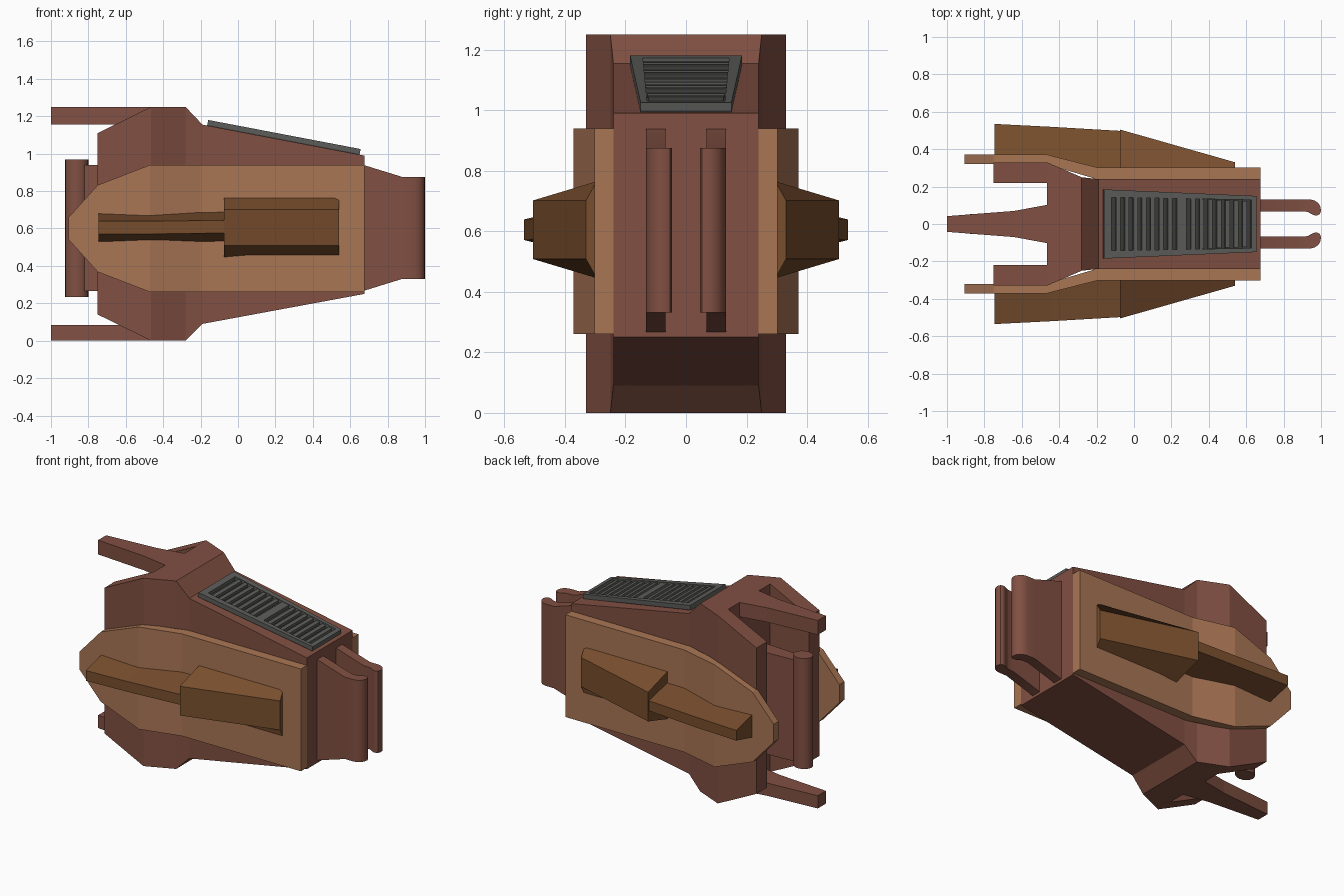
import bpy, bmesh, math

if "Cube" in bpy.data.objects:
    bpy.data.objects.remove(bpy.data.objects["Cube"])


def material(name, rgb):
    m = bpy.data.materials.new(name)
    m.diffuse_color = (*rgb, 1)
    m.use_nodes = True
    m.node_tree.nodes["Principled BSDF"].inputs["Base Color"].default_value = m.diffuse_color
    return m


RED = material("hull_red", (0.22, 0.08, 0.055))
TAN = material("plate_tan", (0.40, 0.18, 0.09))
BROWN = material("arm_brown", (0.19, 0.077, 0.027))
GREY = material("vent_grey", (0.11, 0.11, 0.105))
DARK = material("vent_dark", (0.045, 0.045, 0.042))


def loft(name, rings, mat, mirror=False, smooth=False):
    """Skin a list of equal-length closed sections and cap the ends."""
    bm = bmesh.new()
    vs = [[bm.verts.new(p) for p in r] for r in rings]
    n = len(vs[0])
    for a, b in zip(vs, vs[1:]):
        for i in range(n):
            j = (i + 1) % n
            bm.faces.new((a[i], a[j], b[j], b[i]))
    bm.faces.new(vs[0])
    bm.faces.new(vs[-1])
    bmesh.ops.recalc_face_normals(bm, faces=bm.faces)
    me = bpy.data.meshes.new(name)
    bm.to_mesh(me)
    bm.free()
    me.materials.append(mat)
    ob = bpy.data.objects.new(name, me)
    bpy.context.collection.objects.link(ob)
    if mirror:
        mod = ob.modifiers.new("mirror", 'MIRROR')
        mod.use_axis = (False, True, False)
    if smooth:
        bpy.ops.object.select_all(action='DESELECT')
        ob.select_set(True)
        bpy.context.view_layer.objects.active = ob
        bpy.ops.object.shade_smooth_by_angle(angle=math.radians(35))
    return ob


def sec(x, yi, yo, zc, hi, ho=None):
    """Section at x: inner/outer y, centre z, inner/outer half height."""
    ho = hi if ho is None else ho
    return [(x, yi, zc - hi), (x, yo, zc - ho), (x, yo, zc + ho), (x, yi, zc + hi)]


def box(x, y0, y1, z0, z1):
    return sec(x, y0, y1, (z0 + z1) / 2, (z1 - z0) / 2)


# Main hull and the two walls around the rear notch
loft("hull", [box(-0.465, -0.33, 0.33, 0, 1.25), box(-0.28, -0.25, 0.25, 0, 1.25),
              box(-0.19, -0.24, 0.24, 0.09, 1.155), box(0.675, -0.24, 0.24, 0.25, 0.99)], RED)
loft("rear_wall", [box(-0.75, 0.22, 0.33, 0.14, 1.11),
                   box(-0.465, 0.22, 0.33, 0, 1.25)], RED, mirror=True)

# Rear spikes, top and bottom
for name, z0, z1 in (("top_spike", 1.155, 1.25), ("bottom_spike", 0.0, 0.085)):
    loft(name, [box(x, -w, w, z0, z1) for x, w in
                ((-1.0, 0.042), (-0.64, 0.07), (-0.45, 0.105))], RED)

# Rear fin ending in a vertical column
loft("rear_fin", [box(-0.82, -0.04, 0.04, 0.265, 0.94), box(-0.45, -0.06, 0.06, 0.265, 0.94)], RED)
circle = [(-0.862 + 0.062 * math.cos(a), 0.054 * math.sin(a))
          for a in (i * math.tau / 20 for i in range(20))]
loft("rear_column", [[(x, y, z) for x, y in circle] for z in (0.235, 0.97)], RED, smooth=True)

# Bent side plates
loft("side_plate", [sec(x, yi, yo, 0.6, h) for x, yi, yo, h in (
    (-0.905, 0.32, 0.372, 0.06), (-0.75, 0.32, 0.372, 0.232), (-0.47, 0.32, 0.372, 0.34),
    (-0.2, 0.24, 0.303, 0.34), (0.675, 0.24, 0.303, 0.34))], TAN, mirror=True)

# Side arms: slim rear part and broad tapering front part
loft("arm_rear", [sec(-0.745, 0.33, 0.535, 0.605, 0.085, 0.034),
                  sec(-0.45, 0.325, 0.52, 0.605, 0.074, 0.034),
                  sec(-0.06, 0.29, 0.497, 0.61, 0.08, 0.034)], BROWN, mirror=True)
loft("arm_front", [sec(-0.075, 0.295, 0.505, 0.605, 0.16, 0.097),
                   sec(0.54, 0.295, 0.33, 0.605, 0.16, 0.097)], BROWN, mirror=True)

# Front hooked bars, shortened in height towards the tip
hook = [((0.66, 0.132), (0.66, 0.067)), ((0.88, 0.132), (0.88, 0.067)),
        ((0.94, 0.132), (0.918, 0.067)), ((0.965, 0.126), (0.932, 0.063)),
        ((0.985, 0.112), (0.945, 0.055)), ((0.997, 0.092), (0.957, 0.049)),
        ((1.0, 0.07), (0.968, 0.046)), ((0.993, 0.053), (0.98, 0.046))]
rings = []
for (xo, yo), (xi, yi) in hook:
    h = 0.34 if xo < 0.7 else 0.272
    rings.append([(xi, yi, 0.603 - h), (xo, yo, 0.603 - h), (xo, yo, 0.603 + h), (xi, yi, 0.603 + h)])
loft("front_bar", rings, RED, mirror=True, smooth=True)

# Sloped vent on the upper hull
SL = (0.99 - 1.155) / (0.675 + 0.19)


def vent_ring(x, y0, y1, lo, hi):
    z = 1.155 + SL * (x + 0.19)
    xs = 0.19  # tilt so sections stand square to the slope
    return [(x + xs * lo, y0, z + lo), (x + xs * lo, y1, z + lo),
            (x + xs * hi, y1, z + hi), (x + xs * hi, y0, z + hi)]


def half(x):
    return 0.185 - 0.043 * (x + 0.165)


def vent_bar(name, x0, x1, inset, lo, hi, mat=GREY):
    loft(name, [vent_ring(x, -half(x) + inset, half(x) - inset, lo, hi) for x in (x0, x1)], mat)


vent_bar("vent_base", -0.165, 0.65, 0.0, -0.005, 0.004, DARK)
vent_bar("vent_end_rear", -0.165, -0.125, 0.0, 0, 0.03)
vent_bar("vent_end_front", 0.622, 0.65, 0.0, 0, 0.03)
loft("vent_side", [vent_ring(x, half(x) - 0.042 + 0.025 * (x + 0.165), half(x), 0, 0.03)
                   for x in (-0.165, 0.65)], GREY, mirror=True)
vent_bar("vent_centre_bar", 0.225, 0.275, 0.03, 0, 0.026)
for k in range(7):
    for start in (-0.10, 0.30):
        x = start + k * 0.046
        vent_bar("vent_slat", x, x + 0.024, 0.03, 0, 0.024)
